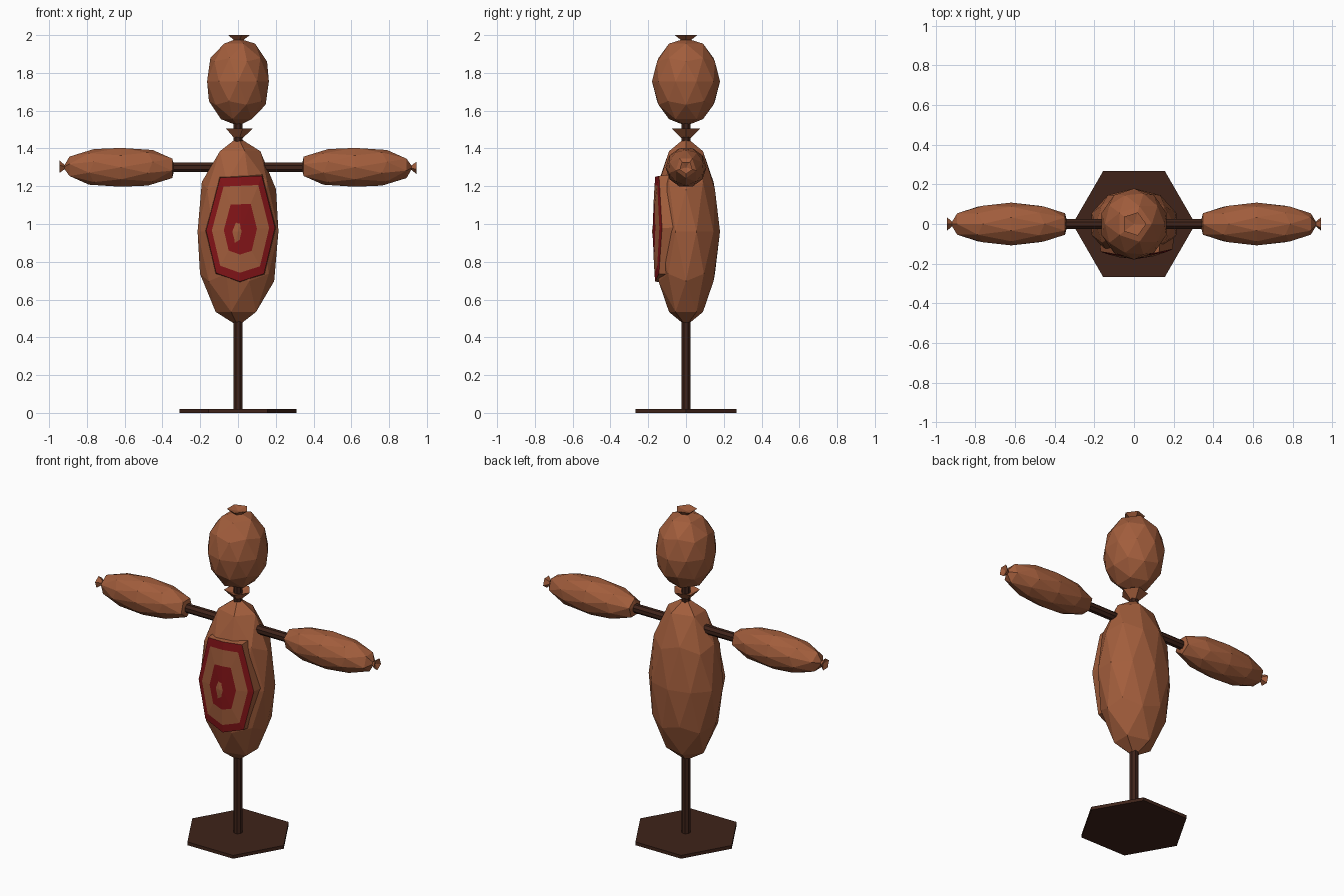
import bpy, bmesh, math
from mathutils import Matrix, Vector

if "Cube" in bpy.data.objects:
    bpy.data.objects.remove(bpy.data.objects["Cube"])


def material(name, rgb):
    m = bpy.data.materials.new(name)
    m.diffuse_color = (*rgb, 1)
    m.use_nodes = True
    m.node_tree.nodes["Principled BSDF"].inputs["Base Color"].default_value = m.diffuse_color
    return m


SACK = material("sackcloth", (0.36, 0.11, 0.045))
WOOD = material("dark_wood", (0.05, 0.017, 0.01))
RED = material("red_paint", (0.23, 0.007, 0.009))


def finish(bm, name, *mats):
    bmesh.ops.recalc_face_normals(bm, faces=bm.faces)
    me = bpy.data.meshes.new(name)
    bm.to_mesh(me)
    bm.free()
    for m in mats:
        me.materials.append(m)
    ob = bpy.data.objects.new(name, me)
    bpy.context.collection.objects.link(ob)
    return ob


def rod(name, r, length, sides, matrix):
    bm = bmesh.new()
    bmesh.ops.create_cone(bm, cap_ends=True, segments=sides, radius1=r,
                          radius2=r, depth=length, matrix=matrix)
    return finish(bm, name, WOOD)


def bag(name, size, matrix, low, high):
    # faceted stuffed bag with flattened poles
    bm = bmesh.new()
    bmesh.ops.create_icosphere(bm, subdivisions=2, radius=1)
    for v in bm.verts:
        v.co = Vector(v.co[i] * size[i] for i in range(3))
        v.co.z = min(max(v.co.z, low), high)
    bm.transform(matrix)
    return finish(bm, name, SACK)


def tie(name, r1, r2, depth, matrix):
    # flared five-sided gather of cloth with a sunken middle
    bm = bmesh.new()
    rings = [[bm.verts.new((r * math.cos(i * math.tau / 5), r * math.sin(i * math.tau / 5), z))
              for i in range(5)] for r, z in ((r1, 0), (r2, depth))]
    mid = bm.verts.new((0, 0, depth * 0.5))
    bm.faces.new(rings[0])
    for i in range(5):
        j = (i + 1) % 5
        bm.faces.new((rings[0][i], rings[0][j], rings[1][j], rings[1][i]))
        bm.faces.new((rings[1][i], rings[1][j], mid))
    bm.transform(matrix)
    return finish(bm, name, SACK)


T = Matrix.Translation
ROT = Matrix.Rotation

# stand
rod("base_plate", 0.31, 0.02, 6, T((0, 0, 0.01)) @ ROT(math.radians(0), 4, 'Z'))
base = bpy.data.objects["base_plate"]
if max(v.co.x for v in base.data.vertices) < 0.3:
    base.data.transform(ROT(math.radians(30), 4, 'Z'))
rod("pole", 0.026, 1.58, 8, T((0, 0, 0.79)) @ ROT(math.pi / 8, 4, 'Z'))
rod("crossbar", 0.027, 0.8, 8, T((0, 0, 1.3)) @ ROT(math.pi / 2, 4, 'Y') @ ROT(math.pi / 8, 4, 'Z'))

# stuffed body and head
bag("body", (0.225, 0.18, 0.5), T((0, 0, 0.96)), -0.5, 0.5)
bag("head", (0.172, 0.18, 0.235), T((0, 0, 1.755)), -0.235, 0.228)
tie("neck_tie", 0.025, 0.078, 0.05, T((0, 0, 1.455)))
tie("head_tie", 0.03, 0.062, 0.025, T((0, 0, 1.975)))

# stuffed arms with tied tips
for side, name in ((1, "right"), (-1, "left")):
    turn = T((0.62 * side, 0, 1.3)) @ ROT(side * math.pi / 2, 4, 'Y')
    bag(name + "_arm", (0.108, 0.108, 0.32), turn, -0.285, 0.305)
    tie(name + "_arm_tie", 0.012, 0.036, 0.028, turn @ T((0, 0, 0.297)))

# painted target panel bulging from the chest
outline = [(0.015, 1.25), (0.127, 1.255), (0.196, 0.98), (0.138, 0.737),
           (0.01, 0.695), (-0.116, 0.74), (-0.169, 0.965), (-0.095, 1.245)]
cx, cz = 0.012, 0.97
bm = bmesh.new()


def ring(scale, back=0.0):
    pts = []
    for x, z in outline:
        x, z = cx + (x - cx) * scale, cz + (z - cz) * scale
        pts.append(bm.verts.new((x, -0.175 + 1.25 * x * x + 0.15 * (z - cz) ** 2 + back, z)))
    return pts


centre = bm.verts.new((cx, -0.176, cz))
rings = [ring(0.48), ring(0.83), ring(1.0), ring(1.03, 0.07)]
n = len(outline)
for i in range(n):
    j = (i + 1) % n
    bm.faces.new((centre, rings[0][i], rings[0][j])).material_index = 1
    for k, mat in ((0, 0), (1, 1), (2, 0)):
        f = bm.faces.new((rings[k][i], rings[k + 1][i], rings[k + 1][j], rings[k][j]))
        f.material_index = mat
finish(bm, "chest_target", SACK, RED)
